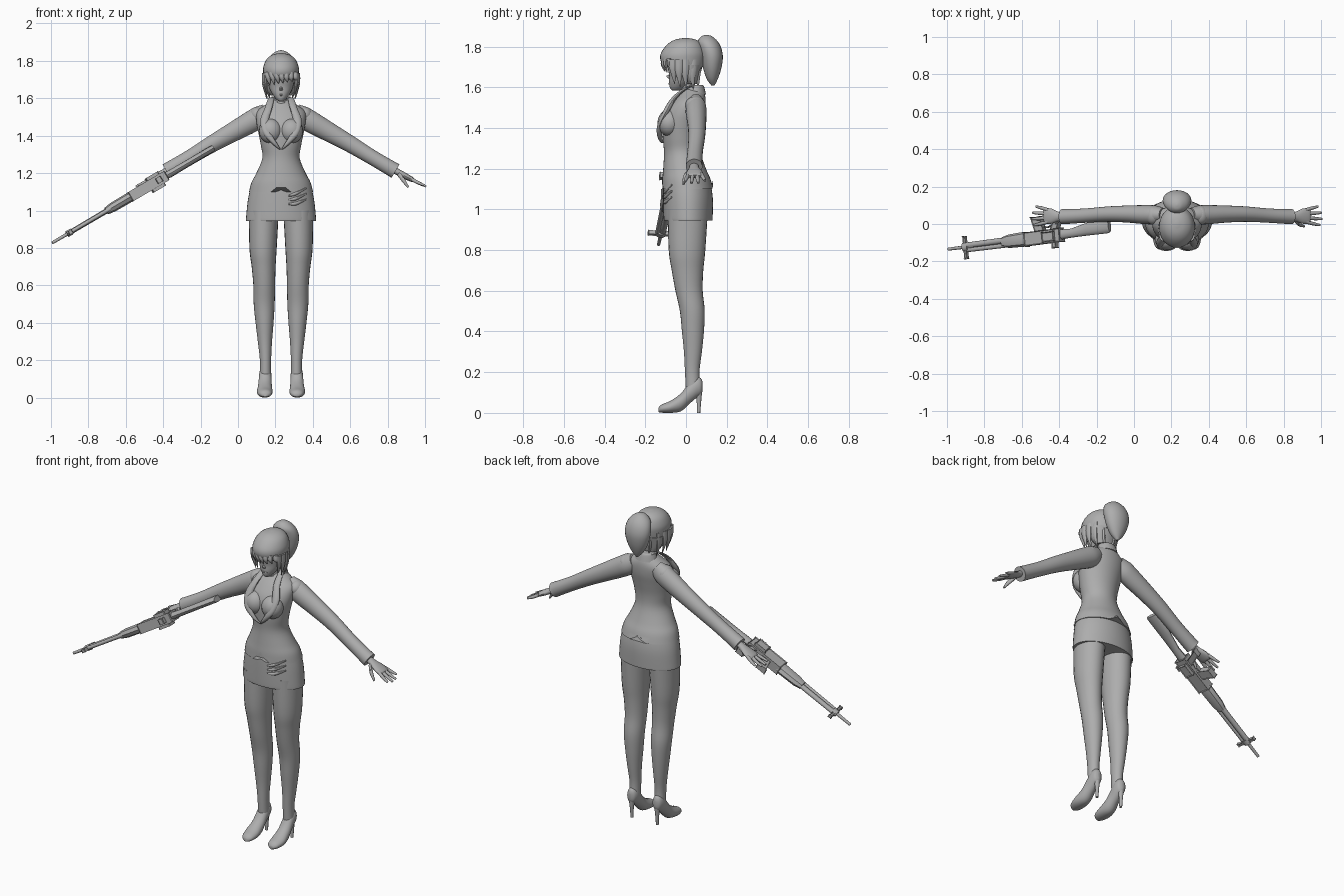
import bpy, bmesh, math
from mathutils import Vector

grey = bpy.data.materials.new("plain grey")
grey.diffuse_color = (0.42, 0.42, 0.42, 1)
BODY_X = 0.23
X, Y, Z = Vector((1, 0, 0)), Vector((0, 1, 0)), Vector((0, 0, 1))


def finish(name, bm, x=0.0, mirror=False, angle=40):
    bmesh.ops.recalc_face_normals(bm, faces=bm.faces)
    me = bpy.data.meshes.new(name)
    bm.to_mesh(me)
    bm.free()
    ob = bpy.data.objects.new(name, me)
    bpy.context.collection.objects.link(ob)
    me.materials.append(grey)
    ob.location.x = x
    if mirror:
        ob.modifiers.new("mirror", 'MIRROR').use_mirror_merge = False
    bpy.ops.object.select_all(action='DESELECT')
    ob.select_set(True)
    bpy.context.view_layer.objects.active = ob
    bpy.ops.object.shade_smooth_by_angle(angle=math.radians(angle))
    return ob


def spline(a, b, c, d, t):
    return 0.5 * (2 * b + (c - a) * t + (2 * a - 5 * b + 4 * c - d) * t * t
                  + (3 * b - a - 3 * c + d) * t ** 3)


def loft(name, rings, u=X, v=Y, n=24, steps=4, x=BODY_X, mirror=False, shape=None):
    """Skin elliptical sections (px, py, pz, ra, rb) laid along axes u and v."""
    full = []
    for i in range(len(rings) - 1):
        q = [rings[max(0, min(len(rings) - 1, i + k))] for k in (-1, 0, 1, 2)]
        full += [[spline(*c, s / steps) for c in zip(*q)] for s in range(steps)]
    full.append(rings[-1])
    bm = bmesh.new()
    rows = []
    for px, py, pz, ra, rb in full:
        row = []
        for k in range(n):
            a = math.tau * k / n
            p = Vector((px, py, pz)) + u * max(ra, .001) * math.cos(a) + v * max(rb, .001) * math.sin(a)
            row.append(bm.verts.new(shape(p) if shape else p))
        rows.append(row)
    for r, s in zip(rows, rows[1:]):
        for k in range(n):
            bm.faces.new((r[k], r[(k + 1) % n], s[(k + 1) % n], s[k]))
    bm.faces.new(rows[0][::-1])
    bm.faces.new(rows[-1])
    return finish(name, bm, x, mirror)


def upright(name, rows, **kw):
    """Loft up z from rows of (z, half width, front y, back y[, centre x])."""
    return loft(name, [((r[4] if len(r) > 4 else 0), (r[2] + r[3]) / 2, r[0], r[1], (r[3] - r[2]) / 2)
                       for r in rows], **kw)


def ball(name, centre, radii, mirror=False):
    bm = bmesh.new()
    bmesh.ops.create_uvsphere(bm, u_segments=20, v_segments=14, radius=1)
    for w in bm.verts:
        w.co = Vector(centre) + Vector(w.co[i] * radii[i] for i in range(3))
    return finish(name, bm, BODY_X, mirror)


# Legs and heeled shoes
upright("leg", [(.10, .030, .0, .07, .083), (.2, .030, -.005, .066, .083), (.3, .038, -.01, .078, .086),
                (.4, .048, -.02, .088, .088), (.5, .056, -.03, .092, .09), (.6, .058, -.052, .082, .09),
                (.7, .064, -.07, .085, .093), (.8, .073, -.085, .095, .096), (1.0, .08, -.09, .108, .092)],
        mirror=True)
loft("shoe", [(.085, -.136, .014, .012, .010), (.085, -.12, .021, .032, .020), (.087, -.075, .030, .042, .030),
              (.086, -.025, .052, .038, .044), (.085, .015, .095, .034, .052), (.084, .05, .125, .032, .052),
              (.084, .073, .13, .024, .040), (.084, .082, .13, .008, .02)], u=X, v=Z, mirror=True)
upright("shoe_heel", [(0, .008, .054, .070, .084), (.06, .011, .052, .075, .084), (.13, .022, .04, .082, .084)],
        n=12, mirror=True)

# Skirt with soft folds at one hip
upright("skirt", [(.945, .187, -.108, .130), (.96, .187, -.110, .131), (1.05, .178, -.112, .132),
                  (1.12, .163, -.112, .122), (1.17, .145, -.108, .105)], n=40)
for i in range(3):
    loft("skirt_fold", [(.04, -.108, 1.035 + .022 * i, .004, .004), (.08, -.098, 1.037 + .027 * i, .010, .010),
                        (.135, -.070, 1.06 + .03 * i, .004, .004)], u=Y, v=Z, n=10)


# Jacket body with a notched front hem
def hem(p):
    if p.z < 1.115:
        p.z += .045 * max(0, 1 - abs(p.x) / .05) if p.y < 0 else .03 * max(0, 1 - abs(p.x) / .05)
    return p


upright("jacket", [(1.10, .171, -.117, .134), (1.15, .158, -.116, .120), (1.2, .132, -.112, .098),
                   (1.28, .100, -.108, .072), (1.35, .108, -.114, .070), (1.42, .122, -.116, .082),
                   (1.48, .132, -.100, .094), (1.53, .128, -.066, .097), (1.565, .085, -.035, .092),
                   (1.59, .048, -.012, .080)], n=40, shape=hem)
ball("bust", (.056, -.082, 1.425), (.062, .058, .066), True)
loft("lapel", [(.040, .062, 1.605, .012, .010), (.052, .01, 1.60, .016, .012), (.066, -.055, 1.55, .020, .014),
               (.088, -.098, 1.48, .023, .016), (.072, -.130, 1.41, .022, .012), (.032, -.128, 1.355, .014, .012),
               (.004, -.116, 1.325, .004, .006)], n=12, mirror=True)
upright("collar", [(1.565, .066, -.015, .098), (1.605, .052, .005, .088), (1.61, .044, .012, .078)])

# Neck, choker and face
upright("neck", [(1.54, .042, -.035, .055), (1.58, .033, -.022, .045), (1.66, .032, -.022, .045)])
upright("choker", [(1.565, .037, -.029, .05), (1.58, .036, -.027, .048)])
upright("face", [(1.583, .010, -.066, -.035), (1.595, .026, -.078, -.01), (1.625, .048, -.083, .02),
                 (1.66, .064, -.083, .05), (1.70, .071, -.090, .065), (1.76, .073, -.092, .07),
                 (1.82, .05, -.06, .04)])
loft("nose", [(0, -.080, 1.645, .010, .006), (0, -.086, 1.652, .008, .010), (0, -.096, 1.653, .002, .003)],
     u=X, v=Z, n=10)
loft("lips", [(-.018, -.077, 1.619, .002, .002), (0, -.082, 1.618, .005, .005),
              (.018, -.077, 1.619, .002, .002)], u=Y, v=Z, n=8)

# Hair: cap, back, hanging locks, fringe and ponytail
upright("hair_cap", [(1.70, .091, -.108, .085), (1.735, .095, -.126, .093), (1.77, .094, -.122, .094),
                     (1.81, .076, -.092, .078), (1.833, .045, -.055, .050), (1.842, .008, -.01, .01)], n=32)
upright("hair_back", [(1.615, .055, -.0, .058), (1.65, .079, -.028, .066), (1.71, .089, -.045, .084)])
LOCKS = [(.088, -.035, .1), (.082, -.062, .085), (.084, -.005, .105), (.07, .03, .11), (.035, .055, .105)]
for x0, y0, drop in LOCKS:
    loft("hair_lock", [(x0, y0, 1.735, .014, .024), (x0 + .002, y0, 1.735 - drop * .6, .011, .018),
                       (x0 - .010, y0 + .006, 1.70 - drop, .001, .001)], n=10, mirror=True)
for i in range(7):
    x0 = -.072 + .024 * i
    y0 = -.118 + 6 * x0 * x0
    loft("fringe_lock", [(x0, y0 + .006, 1.74, .017, .010), (x0 + .004, y0 + .004, 1.71, .014, .010),
                         (x0 + .012, y0 + .012, 1.668 + .004 * i, .001, .002)], n=10)
upright("ponytail", [(1.608, .006, .125, .140), (1.64, .036, .102, .156), (1.69, .062, .085, .173),
                     (1.745, .076, .074, .181), (1.79, .074, .064, .174), (1.825, .058, .058, .156),
                     (1.85, .028, .075, .128), (1.857, .004, .097, .106)])

# Sleeves and hands, running out and down from the shoulder
D = Vector((.485, 0, -.285)).normalized()
UP = Vector((-D.z, 0, D.x))
S = Vector((.125, .05, 1.497))


def limb(name, rows, **kw):
    loft(name, [(*(S + D * d + Y * y + UP * h), ra, rb) for d, y, h, ra, rb in rows], u=Y, v=UP, mirror=True, **kw)


limb("sleeve", [(-.06, .0, .0, .035, .045), (-.01, 0, -.002, .049, .058), (.05, -.0, -.002, .051, .058),
                (.15, .003, 0, .046, .052), (.28, .003, .002, .041, .045), (.42, -.005, .0, .038, .040),
                (.54, -.01, 0, .040, .041), (.565, -.01, 0, .041, .042)])
ball("shoulder_pad", (.128, .046, 1.512), (.042, .05, .043), True)
limb("palm", [(.54, -.01, .0, .022, .018), (.585, -.01, .002, .024, .017), (.63, -.008, .004, .040, .016),
              (.665, -.008, .006, .042, .013), (.675, -.008, .007, .036, .008)], n=16)
for i in range(4):
    y0, ln = -.038 + .021 * i, (.075, .088, .084, .062)[i]
    k = (i - 1.5) * .012
    limb("finger", [(.65, y0, .006, .010, .010), (.66 + ln * .5, y0 + k * .6, .008, .0095, .009),
                    (.66 + ln, y0 + k, .012, .006, .006)], n=10)
limb("thumb", [(.585, -.025, -.004, .012, .012), (.625, -.052, -.020, .011, .012),
               (.668, -.062, -.040, .006, .006)], n=10)

# Long rifle: s runs from butt to muzzle, v points forward, w completes the frame
BUTT, MUZZLE = Vector((-.13, -.022, 1.335)), Vector((-.995, -.135, .826))
A = (MUZZLE - BUTT).normalized()
V = (-Y - A * (-Y).dot(A)).normalized()
W = A.cross(V)


def at(s, v=0, w=0):
    return BUTT + A * s + V * v + W * w


def block(name, s, v, w, lean=0.0):
    bm = bmesh.new()
    bmesh.ops.create_cube(bm, size=1)
    for p in bm.verts:
        c = [lo + (hi - lo) * (q + .5) for q, (lo, hi) in zip(p.co, (s, v, (-w, w)))]
        p.co = at(c[0] + lean * (p.co.y - .5), c[1], c[2])
    bmesh.ops.bevel(bm, geom=bm.edges[:], offset=.004, segments=1, affect='EDGES')
    finish(name, bm, angle=25)


def rod(name, rows, n=12):
    loft(name, [(*at(s, v), ra, rb) for s, v, ra, rb in rows], u=V, v=W, n=n, steps=1, x=0)


rod("rifle_stock", [(0, -.02, .042, .016), (.01, -.02, .046, .018), (.14, -.010, .034, .018),
                    (.24, .0, .024, .018), (.32, .0, .028, .02)])
block("rifle_receiver", (.30, .52), (-.034, .038), .024)
block("rifle_magazine", (.40, .455), (-.11, -.03), .014, -.02)
block("rifle_grip", (.32, .36), (-.115, -.03), .016, .04)
block("trigger_guard", (.35, .41), (-.052, -.045), .008)
block("rear_sight", (.335, .36), (.03, .066), .012)
block("side_plate", (.33, .40), (-.02, .03), .040)
rod("handguard", [(.50, -.0, .034, .024), (.53, .0, .040, .027), (.63, 0, .036, .026), (.67, 0, .026, .02)], 8)
rod("fore_tube", [(.66, -.008, .016, .014), (.90, -.008, .015, .013)])
rod("gas_tube", [(.64, .02, .012, .011), (.90, .018, .011, .010)])
rod("barrel", [(.85, 0, .010, .010), (1.008, 0, .008, .008)])
rod("barrel_band", [(.885, 0, .024, .017), (.915, 0, .024, .017)])
block("front_sight", (.892, .908), (.0, .062), .007)
block("lower_lug", (.892, .908), (-.055, .0), .007)
